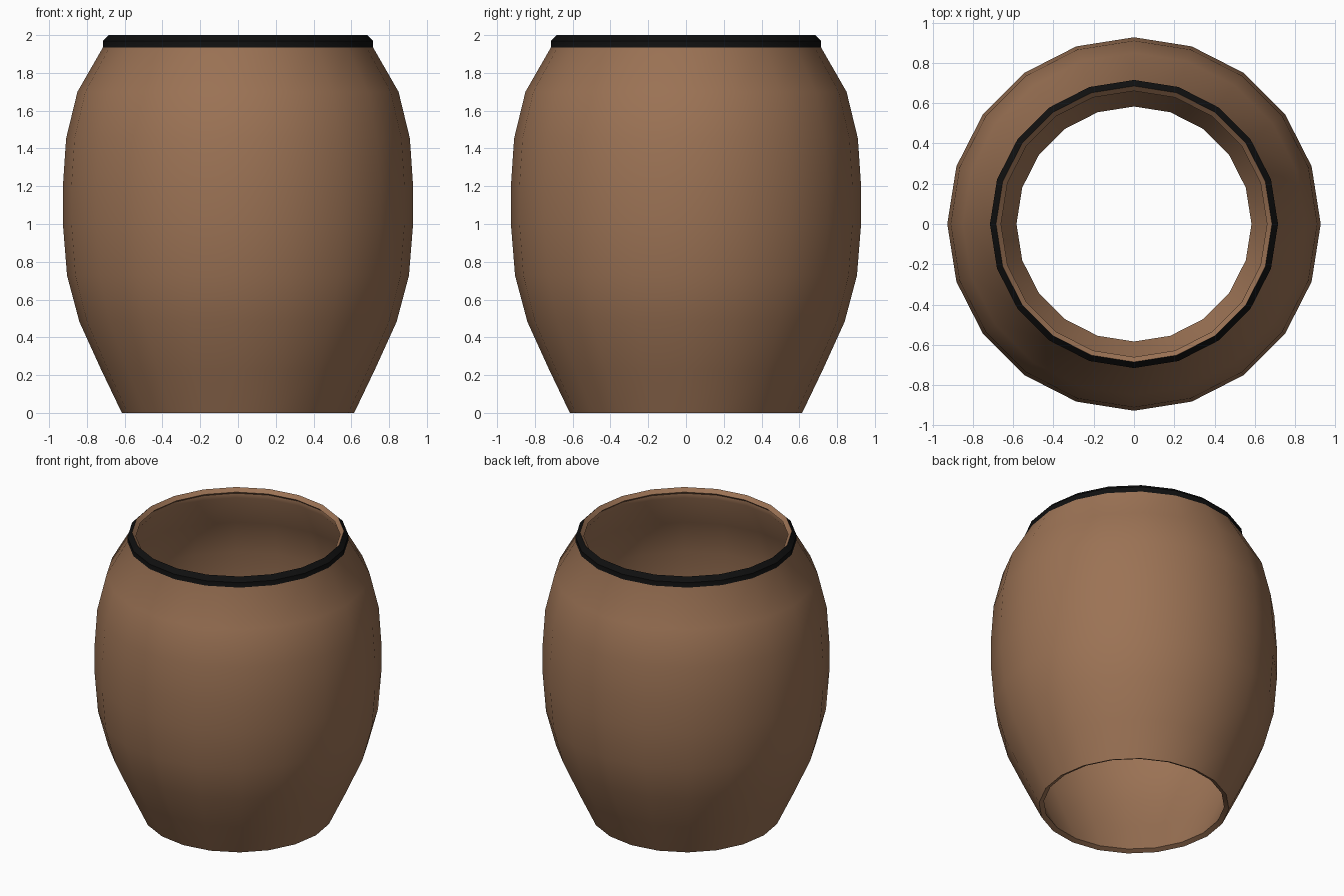
import bpy, bmesh, math
from mathutils import Vector

if "Cube" in bpy.data.objects:
    bpy.data.objects.remove(bpy.data.objects["Cube"])

SIDES = 20
WALL = 0.035


def material(name, rgb):
    m = bpy.data.materials.new(name)
    m.diffuse_color = (*rgb, 1)
    m.use_nodes = True
    m.node_tree.nodes["Principled BSDF"].inputs["Base Color"].default_value = m.diffuse_color
    return m


# Outer profile (radius, height), bottom to top
outer = [Vector(p) for p in [
    (0.615, 0.0), (0.725, 0.23), (0.84, 0.483), (0.905, 0.727), (0.927, 1.0),
    (0.927, 1.2), (0.91, 1.453), (0.85, 1.70), (0.715, 1.935),
    (0.715, 1.97), (0.685, 2.0)]]


def normal(a, b):
    d = (b - a).normalized()
    return Vector((d.y, -d.x))


# Inner profile: the outer one moved inward by the wall thickness
inner = []
for i, p in enumerate(outer):
    n = Vector((0, 0))
    if i > 0:
        n += normal(outer[i - 1], p)
    if i < len(outer) - 1:
        n += normal(p, outer[i + 1])
    inner.append(p - n.normalized() * WALL)

# Revolve the closed section around z
loop = outer + inner[::-1]
bm = bmesh.new()
rings = []
for s in range(SIDES):
    a = 2 * math.pi * s / SIDES
    rings.append([bm.verts.new((r * math.cos(a), r * math.sin(a), z)) for r, z in loop])
for s in range(SIDES):
    r0, r1 = rings[s], rings[(s + 1) % SIDES]
    for j in range(len(loop)):
        k = (j + 1) % len(loop)
        f = bm.faces.new((r0[j], r1[j], r1[k], r0[k]))
        # Black rim: the top two outer bands
        f.material_index = 1 if j in (8, 9) else 0
bmesh.ops.recalc_face_normals(bm, faces=bm.faces)

mesh = bpy.data.meshes.new("barrel_pot")
bm.to_mesh(mesh)
bm.free()
mesh.materials.append(material("clay brown", (0.33, 0.17, 0.09)))
mesh.materials.append(material("rim black", (0.005, 0.005, 0.005)))
pot = bpy.data.objects.new("barrel_pot", mesh)
bpy.context.collection.objects.link(pot)
bpy.context.view_layer.objects.active = pot
pot.select_set(True)
bpy.ops.object.shade_smooth_by_angle(angle=math.radians(40))
